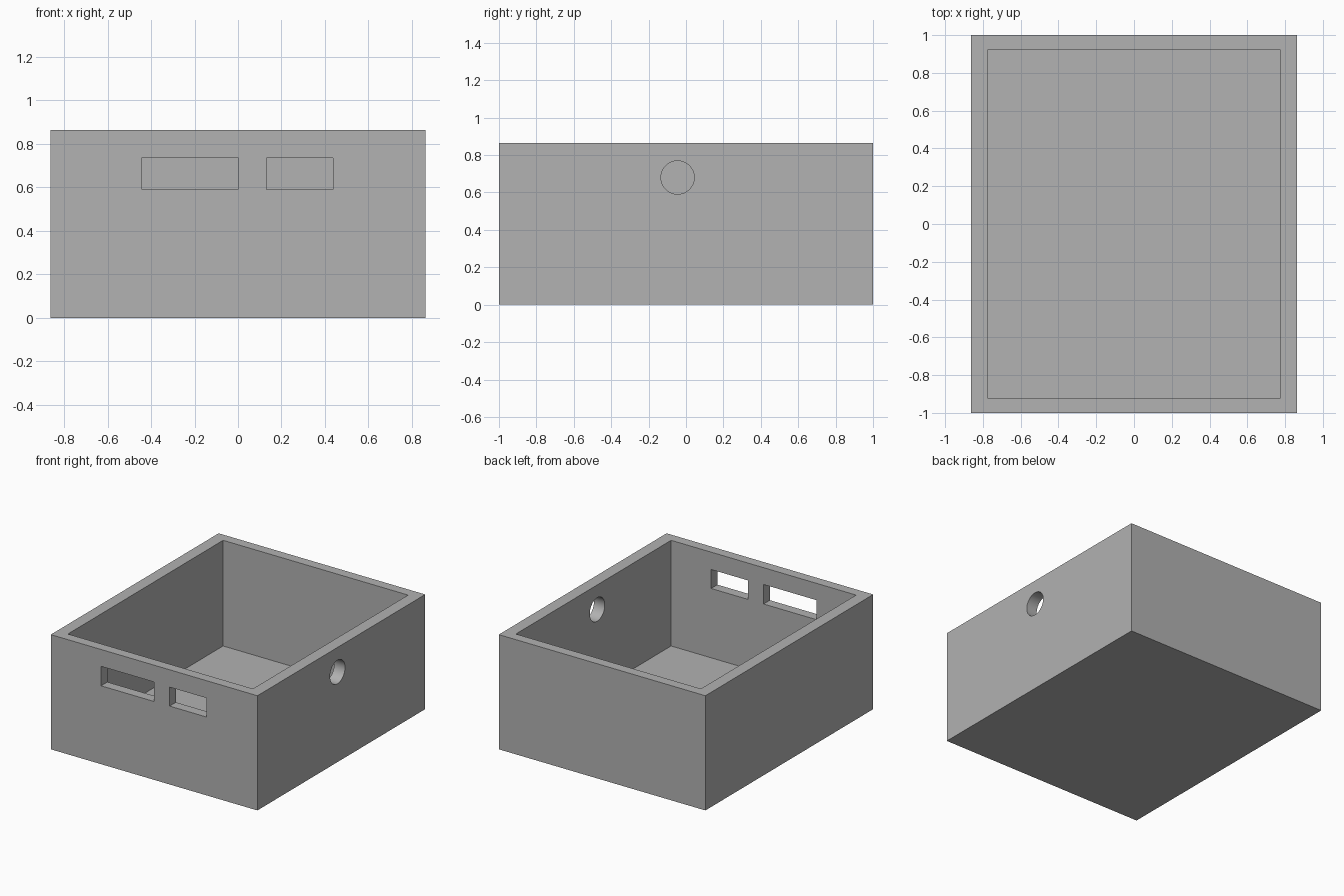
import bpy
from mathutils import Vector

cube = bpy.data.objects.get("Cube")
if cube:
    bpy.data.objects.remove(cube, do_unlink=True)

grey = bpy.data.materials.new("plain grey")
grey.use_nodes = True
colour = (0.445, 0.445, 0.445, 1)
grey.diffuse_color = colour
grey.node_tree.nodes["Principled BSDF"].inputs["Base Color"].default_value = colour


def box(name, low, high):
    low, high = Vector(low), Vector(high)
    bpy.ops.mesh.primitive_cube_add(size=1, location=(low + high) / 2)
    obj = bpy.context.object
    obj.name = name
    obj.scale = high - low
    bpy.ops.object.transform_apply(location=False, rotation=False, scale=True)
    obj.data.materials.append(grey)
    return obj


# Solid block for the open box
tray = box("open_box", (-0.862, -1, 0), (0.862, 1, 0.865))

# Interior, two front slots and a round hole through the left wall
cutters = [
    box("interior_cutter", (-0.772, -0.925, 0.068), (0.772, 0.925, 1)),
    box("wide_slot_cutter", (-0.442, -1.1, 0.591), (0, -0.8, 0.738)),
    box("narrow_slot_cutter", (0.13, -1.1, 0.591), (0.438, -0.8, 0.734)),
]
bpy.ops.mesh.primitive_cylinder_add(
    vertices=64, radius=0.089, depth=0.4,
    location=(0.82, -0.045, 0.68), rotation=(0, 1.5707963, 0))
hole = bpy.context.object
hole.name = "round_hole_cutter"
hole.data.materials.append(grey)
cutters.append(hole)

# Cut the openings, then discard the cutters
bpy.ops.object.select_all(action="DESELECT")
tray.select_set(True)
bpy.context.view_layer.objects.active = tray
for cutter in cutters:
    cutter.hide_render = True
    cut = tray.modifiers.new(cutter.name, "BOOLEAN")
    cut.operation = "DIFFERENCE"
    cut.solver = "EXACT"
    cut.object = cutter
    bpy.ops.object.modifier_apply(modifier=cut.name)
    bpy.data.objects.remove(cutter, do_unlink=True)

bpy.ops.object.shade_smooth_by_angle()
